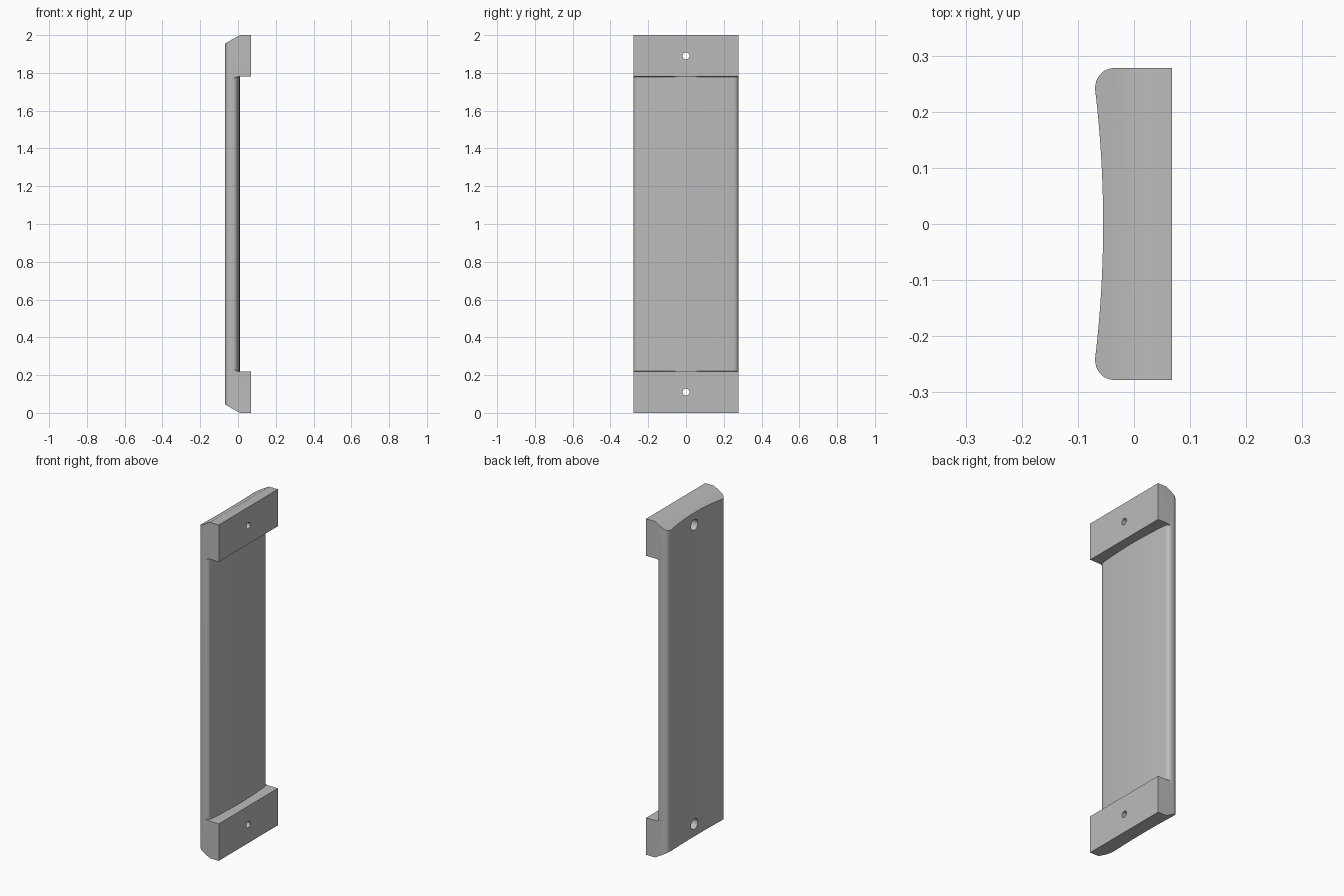
import bpy, bmesh, math
from mathutils import Vector, Matrix

cube = bpy.data.objects.get("Cube")
if cube:
    bpy.data.objects.remove(cube, do_unlink=True)

W, BACK, GRIP = 0.278, 0.068, 0.01    # half width, mounting face, inner grip face
FOOT, H = 0.22, 2.0                   # foot height, total height

gray = bpy.data.materials.new("gray_metal")
gray.use_nodes = True
gray.diffuse_color = (0.5, 0.5, 0.5, 1)
gray.node_tree.nodes["Principled BSDF"].inputs["Base Color"].default_value = (0.5, 0.5, 0.5, 1)


def loft(name, rings):
    """Skin a stack of equal-length rings and cap both ends."""
    bm = bmesh.new()
    loops = [[bm.verts.new(p) for p in ring] for ring in rings]
    n = len(loops[0])
    for a, b in zip(loops, loops[1:]):
        for i in range(n):
            j = (i + 1) % n
            bm.faces.new((a[i], a[j], b[j], b[i]))
    bm.faces.new(loops[0])
    bm.faces.new(loops[-1])
    bmesh.ops.recalc_face_normals(bm, faces=bm.faces)
    return finish(name, bm)


def finish(name, bm):
    mesh = bpy.data.meshes.new(name)
    bm.to_mesh(mesh)
    bm.free()
    mesh.materials.append(gray)
    obj = bpy.data.objects.new(name, mesh)
    bpy.context.collection.objects.link(obj)
    return obj


def cut(target, cutter):
    cutter.hide_render = True
    mod = target.modifiers.new("cut", 'BOOLEAN')
    mod.operation, mod.solver, mod.object = 'DIFFERENCE', 'EXACT', cutter
    bpy.context.view_layer.objects.active = target
    bpy.ops.object.modifier_apply(modifier=mod.name)
    bpy.data.objects.remove(cutter, do_unlink=True)


# Body outline: square mounting side, rounded corners, hollow outer face
R = 0.034
corner = [(-0.035 - R * math.sin(a), W - R + R * math.cos(a))
          for a in (math.radians(12 * k) for k in range(8))]
hollow = [(-0.055 - 0.0145 * (y / 0.242) ** 2, y)
          for y in (0.242 - 0.0242 * k for k in range(21))]
outline = [(BACK, W)] + corner + hollow + [(x, -y) for x, y in reversed(corner)] + [(BACK, -W)]
body = loft("pull_handle", [[(x, y, z) for x, y in outline] for z in (0, H)])

# Sloped outer ends
bm = bmesh.new()
bm.from_mesh(body.data)
for z, s in ((0, -1), (H, 1)):
    res = bmesh.ops.bisect_plane(bm, geom=bm.verts[:] + bm.edges[:] + bm.faces[:],
                                 plane_co=(GRIP, 0, z), plane_no=(-0.045, 0, s * 0.08),
                                 clear_outer=True)
    edges = [e for e in res["geom_cut"] if isinstance(e, bmesh.types.BMEdge)]
    bmesh.ops.holes_fill(bm, edges=edges, sides=0)
bmesh.ops.recalc_face_normals(bm, faces=bm.faces)
bm.to_mesh(body.data)
bm.free()


# Hand clearance: bulged grip face with rounded edges and filleted ends
def grip_x(y):
    x = GRIP - 0.012 * (y / 0.26) ** 2
    t = min(1, max(0, (abs(y) - 0.256) / (W - 0.256)))
    return x - 0.022 * (1 - math.sqrt(1 - t * t))


side = [0.3] + [W - 0.022 * (1 - math.cos(math.radians(15 * k))) for k in range(7)]
ys = side + [0.24 - 0.024 * k for k in range(21)] + [-y for y in reversed(side)]
fillet = [(GRIP - 0.036 * math.cos(a), 0.018 * (1 - math.sin(a)))
          for a in (math.radians(15 * k) for k in range(6, -1, -1))]
levels = [(g, FOOT + d) for g, d in fillet] + [(g, H - FOOT - d) for g, d in reversed(fillet)]
cut(body, loft("hand_clearance", [
    [(max(grip_x(y), g), y, z) for y in ys] + [(0.2, -0.3, z), (0.2, 0.3, z)]
    for g, z in levels]))

# Screw holes, counterbored from the outer face
for z in (0.11, H - 0.11):
    for radius, x0, x1 in ((0.032, -0.2, 0.02), (0.0185, -0.2, 0.2)):
        ring = [(radius * math.cos(a), radius * math.sin(a))
                for a in (math.tau * k / 32 for k in range(32))]
        cut(body, loft("screw_hole", [[(x, u, z + v) for u, v in ring] for x in (x0, x1)]))

bpy.ops.object.select_all(action='DESELECT')
body.select_set(True)
bpy.context.view_layer.objects.active = body
bpy.ops.object.shade_smooth_by_angle(angle=math.radians(30))
